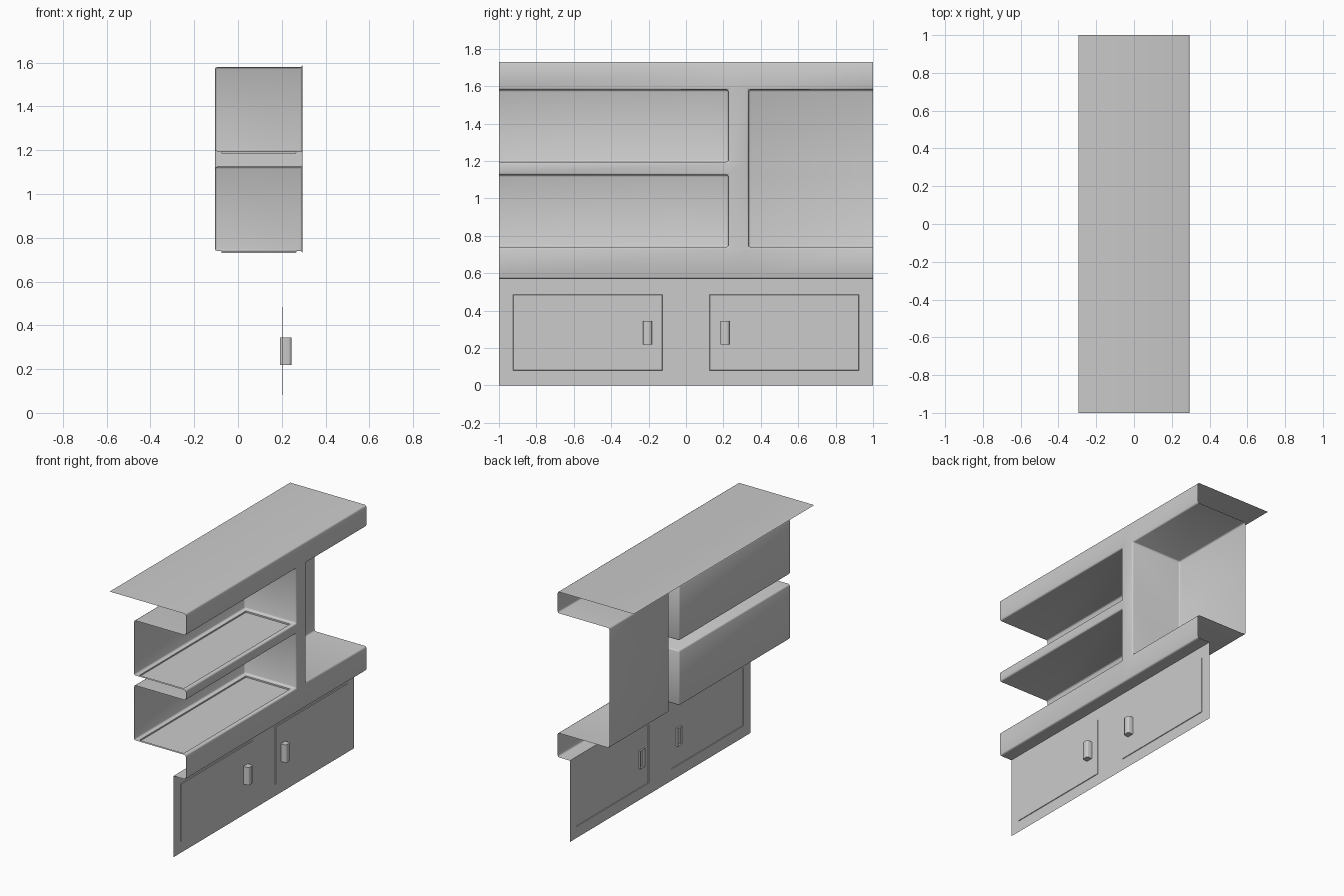
import bpy, bmesh, math

if "Cube" in bpy.data.objects:
    bpy.data.objects.remove(bpy.data.objects["Cube"])

FRONT, BACK, RECESS, DOOR = 0.295, -0.295, -0.105, 0.2


def grid(bm, x, ys, zs):
    """Sheet of quads facing +x; returns faces keyed by (column, row)."""
    v = {(i, j): bm.verts.new((x, y, z)) for i, y in enumerate(ys) for j, z in enumerate(zs)}
    return {(i, j): bm.faces.new((v[i, j], v[i + 1, j], v[i + 1, j + 1], v[i, j + 1]))
            for i in range(len(ys) - 1) for j in range(len(zs) - 1)}


def finish(bm, name):
    me = bpy.data.meshes.new(name)
    bm.to_mesh(me)
    bm.free()
    ob = bpy.data.objects.new(name, me)
    bpy.context.collection.objects.link(ob)
    bpy.ops.object.select_all(action='DESELECT')
    ob.select_set(True)
    bpy.context.view_layer.objects.active = ob
    bpy.ops.object.shade_smooth_by_angle(angle=math.radians(50))
    return ob


def pull_edges(bm, z, dx):
    """Extrude the horizontal border edges at height z back by dx."""
    edges = [e for e in bm.edges if all(abs(w.co.z - z) < 1e-4 and abs(w.co.x - FRONT) < 1e-4 for w in e.verts)]
    new = bmesh.ops.extrude_edge_only(bm, edges=edges)['geom']
    bmesh.ops.translate(bm, vec=(dx, 0, 0), verts=[g for g in new if isinstance(g, bmesh.types.BMVert)])


# Shelf unit: front frame with recessed compartments, open at both ends
bm = bmesh.new()
cells = grid(bm, FRONT, (-1, 0.225, 0.335, 1), (0.57, 0.74, 1.125, 1.195, 1.58, 1.73))
for group in ([(0, 1)], [(0, 3)], [(2, 1), (2, 2), (2, 3)]):
    geom = bmesh.ops.extrude_face_region(bm, geom=[cells[k] for k in group])['geom']
    verts = [g for g in geom if isinstance(g, bmesh.types.BMVert)]
    bmesh.ops.translate(bm, vec=(RECESS - FRONT, 0, 0), verts=verts)
    old = [cells[k] for k in group if cells[k].is_valid and cells[k] not in geom
           and abs(cells[k].calc_center_median().x - FRONT) < 1e-4]
    bmesh.ops.delete(bm, geom=old, context='FACES')
ends = [f for f in bm.faces if all(abs(abs(w.co.y) - 1) < 1e-4 for w in f.verts)]
bmesh.ops.delete(bm, geom=ends, context='FACES')

# Top slab and underside of the overhang
pull_edges(bm, 1.73, BACK - FRONT)
pull_edges(bm, 0.57, DOOR - FRONT)
bmesh.ops.recalc_face_normals(bm, faces=bm.faces[:])
top = max(bm.faces, key=lambda f: f.calc_center_median().z)
if top.normal.z < 0:
    bmesh.ops.reverse_faces(bm, faces=bm.faces[:])

# Small rounding on every folded edge
sharp = [e for e in bm.edges if len(e.link_faces) == 2 and e.calc_face_angle(0) > 0.5]
bmesh.ops.bevel(bm, geom=sharp, offset=0.01, segments=2, profile=0.5, affect='EDGES')
bm.normal_update()

# Sunken floor panels in the two long compartments
floors = [f for f in bm.faces if f.normal.z > 0.99 and f.calc_area() > 0.1
          and f.calc_center_median().y < 0 and f.calc_center_median().z < 1.3]
bmesh.ops.inset_individual(bm, faces=floors, thickness=0.026, depth=0)
bmesh.ops.inset_individual(bm, faces=floors, thickness=0.001, depth=-0.009)
finish(bm, "shelf_unit")

# Lower front with two lightly raised doors
bm = bmesh.new()
cells = grid(bm, DOOR, (-1, -0.925, -0.125, 0.125, 0.925, 1), (0, 0.08, 0.485, 0.57))
bm.normal_update()
bmesh.ops.inset_individual(bm, faces=[cells[1, 1], cells[3, 1]], thickness=0.003, depth=0.004)
finish(bm, "cupboard_front")

# Door handles, hollow at the back
for name, y in (("left_handle", -0.206), ("right_handle", 0.208)):
    bm = bmesh.new()
    bmesh.ops.create_cube(bm, size=1)
    for w in bm.verts:
        w.co = (0.2175 + w.co.x * 0.053, y + w.co.y * 0.048, 0.282 + w.co.z * 0.125)
    bmesh.ops.delete(bm, geom=[f for f in bm.faces if f.normal.x < -0.9], context='FACES')
    upright = [e for e in bm.edges if len(e.link_faces) == 2
               and abs(e.verts[0].co.z - e.verts[1].co.z) > 0.1]
    bmesh.ops.bevel(bm, geom=upright, offset=0.012, segments=2, profile=0.5, affect='EDGES')
    finish(bm, name)
